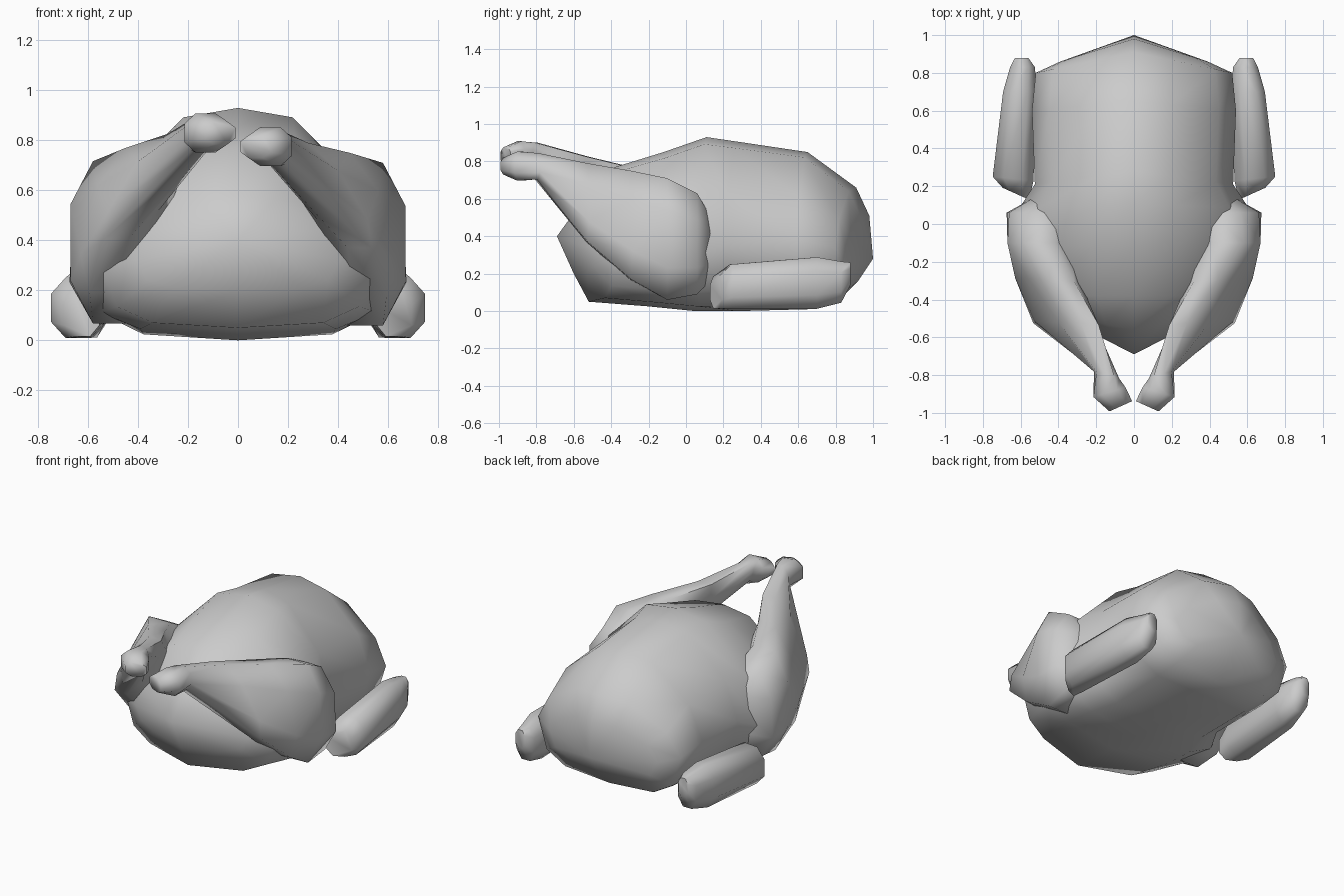
import bpy, bmesh
from math import sin, cos, pi, radians

cube = bpy.data.objects.get("Cube")
if cube:
    bpy.data.objects.remove(cube, do_unlink=True)

skin = bpy.data.materials.new("plain_grey")
skin.use_nodes = True
grey = (0.6, 0.6, 0.6, 1)
skin.diffuse_color = grey
skin.node_tree.nodes["Principled BSDF"].inputs["Base Color"].default_value = grey

# Half cross-section of the body, from top to bottom, in unit size
HALF = [(0, 1), (0.36, 0.94), (0.83, 0.48), (1, 0), (0.88, -0.66), (0.62, -0.92), (0, -1)]
PROFILE = HALF + [(-x, z) for x, z in HALF[-2:0:-1]]


def power(v, p):
    return (abs(v) ** p) * (1 if v >= 0 else -1)


def loft(name, rings, start=None, end=None, angle=75):
    """Skin rings of points; close each end with a pole point or a flat cap."""
    bm = bmesh.new()
    loops = [[bm.verts.new(p) for p in ring] for ring in rings]
    n = len(loops[0])
    for a, b in zip(loops, loops[1:]):
        for i in range(n):
            j = (i + 1) % n
            bm.faces.new((a[i], a[j], b[j], b[i]))
    for loop, pole in ((loops[0], start), (loops[-1], end)):
        if pole:
            tip = bm.verts.new(pole)
            for i in range(n):
                bm.faces.new((loop[i], loop[(i + 1) % n], tip))
        else:
            bm.faces.new(loop)
    bmesh.ops.recalc_face_normals(bm, faces=bm.faces)
    mesh = bpy.data.meshes.new(name)
    bm.to_mesh(mesh)
    bm.free()
    mesh.materials.append(skin)
    obj = bpy.data.objects.new(name, mesh)
    bpy.context.collection.objects.link(obj)
    bpy.ops.object.select_all(action='DESELECT')
    obj.select_set(True)
    bpy.context.view_layer.objects.active = obj
    bpy.ops.object.shade_smooth_by_angle(angle=radians(angle))
    return obj


def body_ring(yt, zt, ys, w, zs, yb, zb):
    """Bent ring through a top point, two side points and a bottom point."""
    pts = []
    for ux, uz in PROFILE:
        y_end, z_end = (yt, zt) if uz >= 0 else (yb, zb)
        pts.append((w * ux, y_end + (ys - y_end) * abs(ux), zs + (z_end - zs) * abs(uz)))
    return pts


def limb_ring(side, x, y, z, rx, rz, lean=0, turn=0, lift=0):
    """Rounded octagon; lean shears it sideways, turn swings it in plan."""
    pts = []
    for i in range(8):
        a = (i + 0.5) * pi / 4
        dx = rx * power(cos(a), 0.85) / 0.935
        dz = rz * power(sin(a), 0.85) / 0.935
        pts.append((side * (x + dx + lean * dz), y + turn * dx, z + dz + lift))
    return pts


# Plump body, front to back, swelling where the thighs join
body = [
    (-0.56, 0.58, -0.48, 0.41, 0.32, -0.60, 0.20),
    (-0.38, 0.77, -0.38, 0.55, 0.30, -0.52, 0.05),
    (-0.12, 0.85, -0.12, 0.63, 0.28, -0.20, 0.025),
    (0.11, 0.93, 0.08, 0.61, 0.30, 0.05, 0.00),
    (0.28, 0.905, 0.21, 0.525, 0.36, 0.28, 0.00),
    (0.65, 0.85, 0.60, 0.54, 0.38, 0.66, 0.01),
    (0.91, 0.66, 0.80, 0.52, 0.34, 0.80, 0.04),
    (0.98, 0.51, 0.86, 0.39, 0.30, 0.92, 0.16),
]
loft("body", [body_ring(*r) for r in body], (0, -0.69, 0.40), (0, 1.0, 0.28))

# Leg: bone knob, ankle, then the slanted drumstick sinking into the thigh
leg = [
    (0.07, -0.965, 0.775, 0.06, 0.045, 0, -0.45),
    (0.13, -0.89, 0.775, 0.085, 0.078, 0, -0.3),
    (0.145, -0.80, 0.775, 0.06, 0.07, -0.2, 0.3),
    (0.36, -0.53, 0.58, 0.10, 0.21, -0.6, 0.1),
    (0.455, -0.30, 0.46, 0.14, 0.29, -0.25, 0.1),
    (0.50, -0.10, 0.385, 0.17, 0.325, 0, 0),
    (0.50, 0.06, 0.36, 0.168, 0.27, -0.05, 0),
    (0.43, 0.14, 0.33, 0.10, 0.16, 0, 0),
]

# Wing: blunt front, rounded back tip
wing = [
    (0.625, 0.16, 0.10, 0.07, 0.085, 0, 0.45),
    (0.64, 0.24, 0.13, 0.108, 0.12, 0, 0.1),
    (0.605, 0.70, 0.15, 0.088, 0.138, 0, 0),
    (0.59, 0.83, 0.155, 0.066, 0.11, 0, 0),
    (0.595, 0.88, 0.20, 0.035, 0.06, 0, 0),
]

for label, side, raise_tip in (("left", 1, 0.0), ("right", -1, 0.055)):
    rings = [limb_ring(side, *r, lift=raise_tip * min(1, max(0, -r[1] / 0.8)))
             for r in leg]
    loft(label + "_leg", rings)
    loft(label + "_wing", [limb_ring(side, *r) for r in wing], angle=65)
